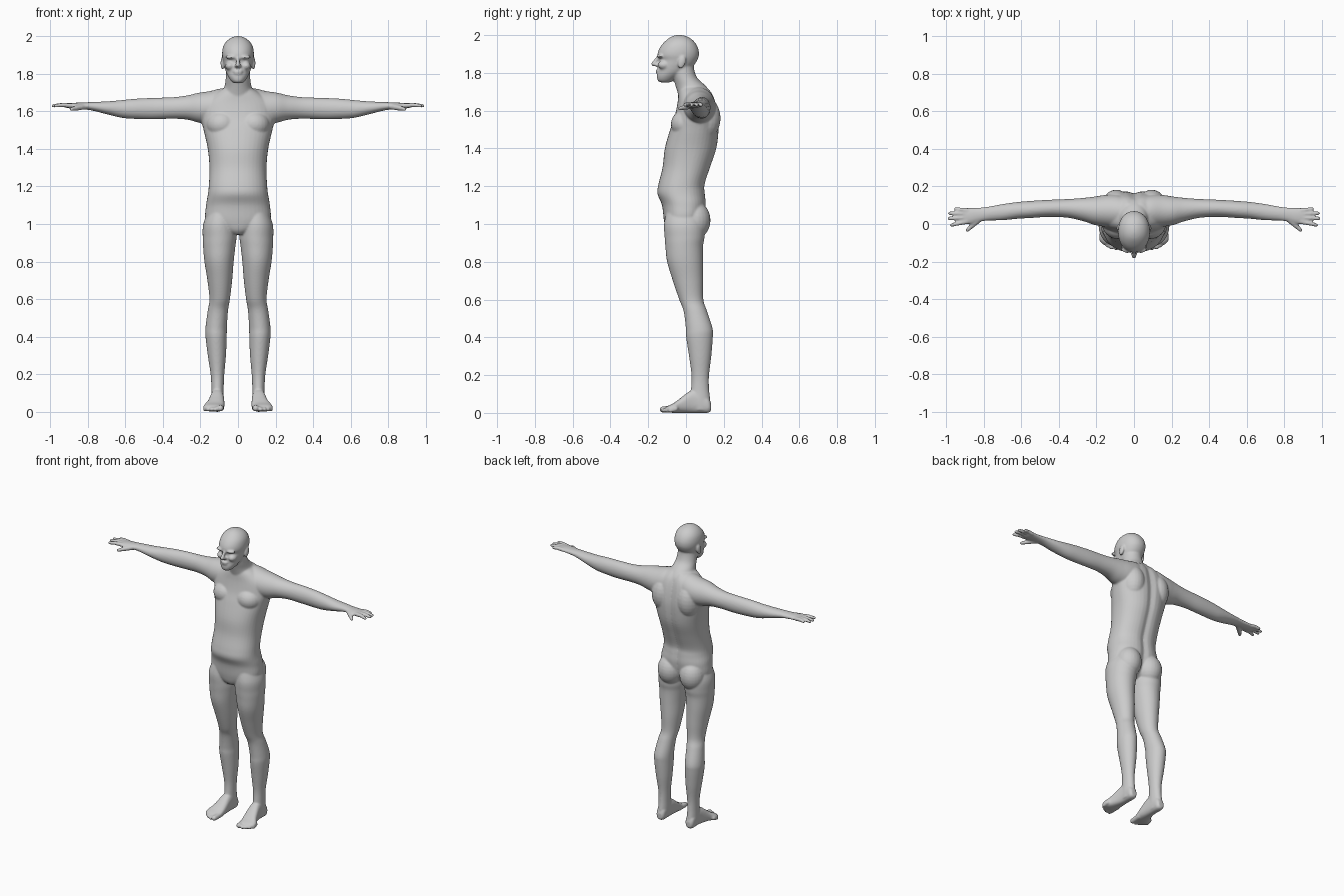
import bpy, bmesh, math
from mathutils import Vector, Matrix

bm = bmesh.new()
AXES = {'x': (0, 1, 2), 'y': (1, 0, 2), 'z': (2, 0, 1)}


def loft(axis, keys, power=2.0, groove=0.0, n=40, sub=5):
    """Skin rounded rings; each key = (position, a_min, a_max, b_min, b_max)."""
    it, ia, ib = AXES[axis]
    K = [Vector(k) for k in keys]
    K = [K[0]] + K + [K[-1]]
    rows = []
    for i in range(1, len(K) - 2):
        p0, p1, p2, p3 = K[i - 1:i + 3]
        for s in range(sub + (i == len(K) - 3)):
            u = s / sub
            rows.append(0.5 * (2 * p1 + (p2 - p0) * u + (2 * p0 - 5 * p1 + 4 * p2 - p3) * u * u
                               + (3 * p1 - p0 - 3 * p2 + p3) * u ** 3))
    rings = []
    for t, a0, a1, b0, b1 in rows:
        ring = []
        for j in range(n):
            th = 2 * math.pi * j / n
            c, s = math.cos(th), math.sin(th)
            co = [0, 0, 0]
            co[it] = t
            co[ia] = (a0 + a1) / 2 + (a1 - a0) / 2 * math.copysign(abs(c) ** (2 / power), c)
            co[ib] = (b0 + b1) / 2 + (b1 - b0) / 2 * math.copysign(abs(s) ** (2 / power), s)
            if s > 0:
                co[1] -= groove * math.exp(-(co[0] / 0.025) ** 2)
            ring.append(bm.verts.new(co))
        rings.append(ring)
    for r, q in zip(rings, rings[1:]):
        for j in range(n):
            k = (j + 1) % n
            bm.faces.new((r[j], r[k], q[k], q[j]))
    bm.faces.new(rings[0])
    bm.faces.new(rings[-1])


def ball(center, radii, turn=0.0):
    m = Matrix.Translation(center) @ Matrix.Rotation(turn, 4, 'X') @ Matrix.Diagonal((*radii, 1))
    bmesh.ops.create_uvsphere(bm, u_segments=24, v_segments=14, radius=1, matrix=m)


def tube(points, radii):
    """Round-jointed limb through the given points."""
    pts = [Vector(p) for p in points]
    for p, r in zip(pts, radii):
        ball(p, (r, r, r))
    for p, q, r0, r1 in zip(pts, pts[1:], radii, radii[1:]):
        d = q - p
        m = Matrix.Translation((p + q) / 2) @ d.to_track_quat('Z', 'Y').to_matrix().to_4x4()
        bmesh.ops.create_cone(bm, cap_ends=True, segments=16, radius1=r0, radius2=r1, depth=d.length, matrix=m)


def centred(keys):
    return [(z, -w, w, f, b) for z, w, f, b in keys]


# arm with shoulder and palm
loft('x', [(.03, -.01, .14, 1.56, 1.725), (.09, -.02, .155, 1.53, 1.722), (.15, -.015, .155, 1.53, 1.708),
           (.21, -.005, .146, 1.54, 1.699), (.27, .015, .139, 1.556, 1.685), (.35, .033, .133, 1.561, 1.675),
           (.45, .038, .129, 1.558, 1.672), (.55, .032, .123, 1.56, 1.667), (.62, .028, .117, 1.566, 1.66),
           (.70, .02, .106, 1.585, 1.653), (.78, .018, .092, 1.605, 1.65), (.83, .01, .087, 1.611, 1.647),
           (.87, 0, .086, 1.614, 1.646), (.905, 0, .083, 1.617, 1.643), (.92, .008, .076, 1.622, 1.64)])
# fingers and thumb
for y0, x1, y1 in [(.073, .950, .080), (.054, .982, .057), (.034, .985, .029), (.012, .972, -.006)]:
    tube([(.89, y0, 1.631), ((.9 + x1) / 2, (y0 + y1) / 2, 1.634), (x1, y1, 1.630)], [.013, .0115, .0095])
tube([(.82, .03, 1.626), (.86, -.006, 1.618), (.888, -.033, 1.612)], [.017, .014, .01])

# leg
loft('z', [(1.08, .02, .155, -.10, .08), (1.0, .012, .185, -.116, .098), (.93, .008, .188, -.113, .098),
           (.88, .014, .186, -.109, .09), (.8, .023, .179, -.10, .09), (.7, .031, .163, -.07, .091),
           (.6, .043, .152, -.036, .092), (.54, .053, .161, -.013, .111), (.45, .059, .173, -.001, .14),
           (.4, .06, .173, .001, .142), (.3, .064, .161, .016, .134), (.2, .073, .146, .029, .122),
           (.13, .076, .142, .027, .122), (.06, .076, .143, .02, .129), (.015, .08, .14, .03, .125)])
# foot
loft('y', [(.133, .092, .128, .012, .05), (.115, .08, .14, 0, .085), (.06, .076, .143, 0, .12),
           (.02, .074, .149, 0, .115), (-.03, .072, .164, 0, .078), (-.065, .074, .183, 0, .052),
           (-.09, .078, .182, .002, .04), (-.105, .085, .165, .005, .032)], power=2.5)
# toes
for x0, x1, y1, r in [(.092, .094, -.123, .017), (.118, .12, -.124, .012), (.137, .140, -.114, .012),
                      (.155, .159, -.1, .012), (.171, .175, -.082, .012)]:
    tube([(x0, -.055, .022), (x1, y1, r + .001)], [r + .002, r])

# buttock, shoulder blade, chest muscle
ball((.083, .045, 1.02), (.082, .085, .10))
ball((.095, .09, 1.56), (.08, .093, .12))
ball((.085, 0, 1.53), (.085, .08, .075))
# ear, cheek, brow
ball((.082, -.022, 1.857), (.011, .02, .035), -.25)
ball((.042, -.115, 1.842), (.026, .034, .024))
ball((.036, -.135, 1.889), (.032, .02, .01))

# mirror the side parts
dup = bmesh.ops.duplicate(bm, geom=bm.verts[:] + bm.edges[:] + bm.faces[:])
for v in dup['geom']:
    if isinstance(v, bmesh.types.BMVert):
        v.co.x *= -1

# torso with spine groove
loft('z', centred([(.945, .04, -.085, .04), (.97, .10, -.105, .07), (1.02, .17, -.117, .095),
                   (1.1, .17, -.127, .108), (1.16, .16, -.151, .104), (1.21, .155, -.146, .103),
                   (1.3, .152, -.124, .132), (1.4, .161, -.112, .165), (1.5, .183, -.084, .176),
                   (1.57, .198, -.06, .173), (1.64, .185, -.045, .16), (1.69, .13, -.04, .142),
                   (1.725, .075, -.035, .115)]), power=2.25, groove=.014)
# neck
loft('z', centred([(1.64, .11, -.03, .14), (1.69, .09, -.043, .132), (1.73, .073, -.055, .105),
                   (1.77, .066, -.068, .062), (1.81, .063, -.08, .045), (1.85, .06, -.08, .04)]))
# head
loft('z', centred([(1.75, .022, -.138, -.08), (1.762, .036, -.151, -.065), (1.785, .052, -.154, -.03),
                   (1.81, .064, -.149, .01), (1.84, .073, -.148, .042), (1.868, .079, -.142, .06),
                   (1.892, .084, -.151, .068), (1.92, .084, -.145, .067), (1.95, .077, -.127, .055),
                   (1.975, .060, -.102, .034), (1.992, .036, -.077, .006), (2.001, .01, -.05, -.025)]), power=2.1)
# nose and lips
tube([(0, -.146, 1.886), (0, -.172, 1.848)], [.008, .0125])
ball((0, -.155, 1.843), (.02, .014, .01))
ball((0, -.147, 1.813), (.026, .014, .007))
ball((0, -.147, 1.801), (.023, .013, .007))

bmesh.ops.recalc_face_normals(bm, faces=bm.faces[:])
mesh = bpy.data.meshes.new("human_body")
bm.to_mesh(mesh)
bm.free()
body = bpy.data.objects.new("human_body", mesh)
bpy.context.collection.objects.link(body)

# fuse all parts into one smooth skin
remesh = body.modifiers.new("fuse", 'REMESH')
remesh.mode = 'VOXEL'
remesh.voxel_size = 0.0055
remesh.use_smooth_shade = True
soften = body.modifiers.new("soften", 'SMOOTH')
soften.factor = 0.5
soften.iterations = 6
